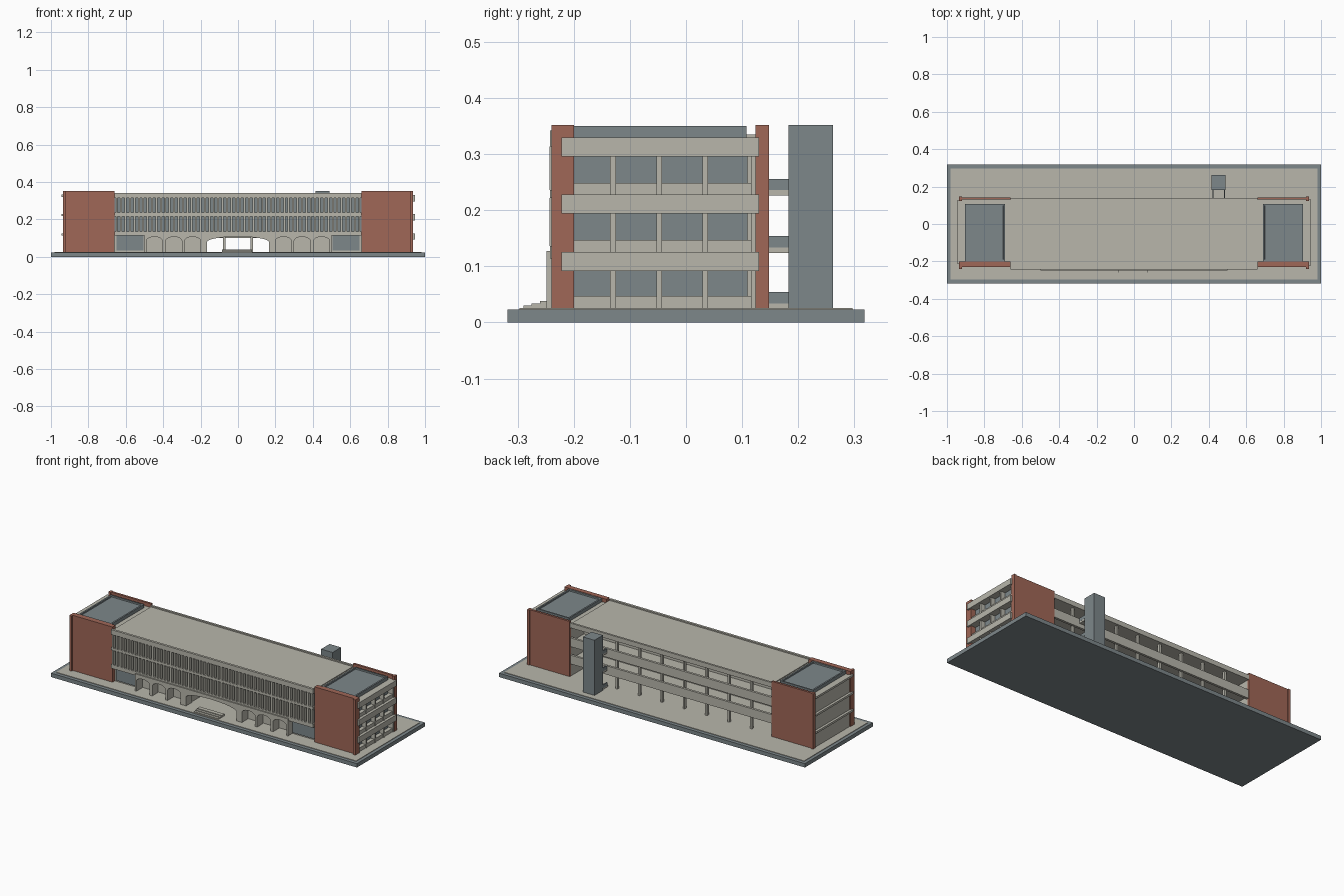
import bpy, bmesh, math

cube = bpy.data.objects.get("Cube")
if cube:
    bpy.data.objects.remove(cube)


def material(name, rgb):
    m = bpy.data.materials.new(name)
    m.use_nodes = True
    m.diffuse_color = (*rgb, 1)
    m.node_tree.nodes["Principled BSDF"].inputs["Base Color"].default_value = (*rgb, 1)
    return m


PALE = material("pale concrete", (0.48, 0.47, 0.41))
GREY = material("blue grey", (0.205, 0.242, 0.255))
BRICK = material("red brick", (0.35, 0.135, 0.095))


def finish(name, bm, mat):
    bmesh.ops.recalc_face_normals(bm, faces=bm.faces)
    mesh = bpy.data.meshes.new(name)
    bm.to_mesh(mesh)
    bm.free()
    mesh.materials.append(mat)
    ob = bpy.data.objects.new(name, mesh)
    bpy.context.collection.objects.link(ob)
    return ob


def boxes(name, mat, spans):
    """One object from boxes given as (x0, x1, y0, y1, z0, z1)."""
    bm = bmesh.new()
    for x0, x1, y0, y1, z0, z1 in spans:
        vs = bmesh.ops.create_cube(bm, size=1)["verts"]
        for v in vs:
            v.co.x = x1 if v.co.x > 0 else x0
            v.co.y = y1 if v.co.y > 0 else y0
            v.co.z = z1 if v.co.z > 0 else z0
    return finish(name, bm, mat)


def both(x0, x1, *rest):
    """A span and its mirror image across x = 0."""
    return [(x0, x1, *rest), (-x1, -x0, *rest)]


G = 0.026                      # ground level
FLOORS = (G, 0.126, 0.228)     # storey levels
MID = 0.66                     # half width of the middle wing
TOP = 0.352

# Site
boxes("base", GREY, [(-1, 1, -0.318, 0.318, 0, 0.023)])
boxes("paving", PALE, [(-0.98, 0.98, -0.297, 0.297, 0.02, G)])
boxes("entrance_steps", PALE,
      [(-0.085, 0.075, -0.29 + 0.015 * i, -0.235, G, G + 0.004 * (i + 1)) for i in range(3)])

# End blocks with brick walls and corner piers
boxes("end_blocks", PALE, [(MID, 0.9, -0.2, 0.13, G, 0.33),
                           (-0.93, -MID, -0.2, 0.13, G, 0.33)])
boxes("brick_front_walls", BRICK, both(MID, 0.92, -0.229, -0.2, G, TOP))
boxes("brick_back_walls", BRICK, both(MID, 0.92, 0.13, 0.143, G, TOP))
boxes("brick_piers", BRICK, both(0.92, 0.935, -0.24, -0.2, G, TOP)
      + both(0.92, 0.935, 0.124, 0.148, G, TOP))

# Right end: projecting bands, sills, columns and recessed windows
boxes("end_bands", PALE, [(0.89, 0.945, -0.222, 0.13, z, z + 0.034)
                          for z in (0.092, 0.194, 0.296)])
boxes("end_sills", PALE, [(0.89, 0.928, -0.208, 0.13, z, z + 0.021) for z in FLOORS])
boxes("end_columns", PALE, [(0.89, 0.932, y - 0.005, y + 0.005, G, 0.32)
                            for y in (-0.13, -0.048, 0.034, 0.121)])
boxes("end_windows", GREY, [(0.898, 0.905, -0.2, 0.11, z + 0.015, z + 0.072) for z in FLOORS])

# Left end: closed wall with thin ledges
boxes("end_ledges", PALE, [(-0.945, -0.925, -0.215, 0.128, z, z + 0.012)
                           for z in (0.114, 0.217, 0.32)])

# Grey roof tanks with a recessed top
for side, label in ((1, "right"), (-1, "left")):
    bm = bmesh.new()
    for v in bmesh.ops.create_cube(bm, size=1)["verts"]:
        v.co = (side * 0.797 + v.co.x * 0.215, -0.046 + v.co.y * 0.308,
                0.35 if v.co.z > 0 else 0.32)
    bmesh.ops.recalc_face_normals(bm, faces=bm.faces)
    top = [max(bm.faces, key=lambda f: f.calc_center_median().z)]
    bmesh.ops.inset_region(bm, faces=top, thickness=0.013)
    bmesh.ops.inset_region(bm, faces=top, thickness=0.001, depth=-0.008)
    finish("roof_tank_" + label, bm, GREY)

# Middle wing: slabs, roof and cross walls
boxes("middle_slabs", PALE, [(-MID, MID, -0.235, 0.13, z - 0.012, z) for z in FLOORS[1:]])
boxes("middle_roof", PALE, [(-MID, MID, -0.24, 0.14, 0.314, 0.335)])
boxes("roof_parapet", PALE, [(-MID, MID, -0.242, -0.228, 0.314, 0.342),
                             (-MID, MID, 0.128, 0.14, 0.314, 0.342)])
boxes("corridor_wall", PALE, [(-MID, MID, 0.0, 0.01, 0.12, 0.32)])
boxes("ground_rooms", PALE, both(0.17, MID, -0.19, 0.0, G, 0.118))

# Front facade: glass strips behind horizontal bands and vertical fins
ROWS = ((0.136, 0.222), (0.236, 0.314))
boxes("facade_glass", GREY, [(-MID, MID, -0.222, -0.212, a, b) for a, b in ROWS])
boxes("facade_bands", PALE, [(-MID, MID, -0.242, -0.205, 0.114, 0.136),
                             (-MID, MID, -0.242, -0.205, 0.222, 0.236)])
FINS = 56
pitch = 2 * MID / FINS
boxes("facade_fins", PALE,
      [(-MID + pitch * (i + 0.28), -MID + pitch * (i + 0.72), -0.243, -0.215, a, b)
       for a, b in ROWS for i in range(FINS)])

# Ground floor side windows
boxes("ground_windows", GREY, both(0.505, 0.65, -0.213, -0.207, 0.034, 0.118))
boxes("ground_window_walls", PALE, both(0.5, MID, -0.207, -0.18, G, 0.12))

# Arcade: wall profile with arched openings, extruded in depth
profile = [(-0.5, G)]
for centre, half, spring, rise in ([(-x, 0.043, 0.085, 0.022) for x in (0.447, 0.343, 0.243)]
                                   + [(0, 0.165, 0.08, 0.028)]
                                   + [(x, 0.043, 0.085, 0.022) for x in (0.243, 0.343, 0.447)]):
    profile.append((centre - half, G))
    for k in range(13):
        a = math.pi * (1 - k / 12)
        profile.append((centre + half * math.cos(a), spring + rise * math.sin(a)))
    profile.append((centre + half, G))
profile += [(0.5, G), (0.5, 0.127), (-0.5, 0.127)]
bm = bmesh.new()
face = bm.faces.new([bm.verts.new((x, -0.249, z)) for x, z in profile])
new = bmesh.ops.extrude_face_region(bm, geom=[face])["geom"]
bmesh.ops.translate(bm, vec=(0, 0.055, 0),
                    verts=[g for g in new if isinstance(g, bmesh.types.BMVert)])
finish("arcade", bm, PALE)

# Open back galleries: parapets and columns
boxes("gallery_parapets", PALE, [(-MID, MID, 0.124, 0.138, z - 0.026, z + 0.026)
                                 for z in FLOORS[1:]])
BAYS = 9
boxes("gallery_columns", PALE,
      [(x - 0.006, x + 0.006, 0.11, 0.126, G, 0.32)
       for x in (-MID + 2 * MID * i / BAYS for i in range(1, BAYS))])

# Lift tower and bridges
boxes("lift_tower", GREY, [(0.415, 0.49, 0.183, 0.262, G, TOP)])
boxes("bridge_floors", PALE, [(0.42, 0.485, 0.13, 0.19, z - 0.002, z + 0.01) for z in FLOORS])
boxes("bridge_rails", GREY, [(x, x + 0.006, 0.136, 0.19, z + 0.008, z + 0.028)
                             for z in FLOORS for x in (0.419, 0.48)])
